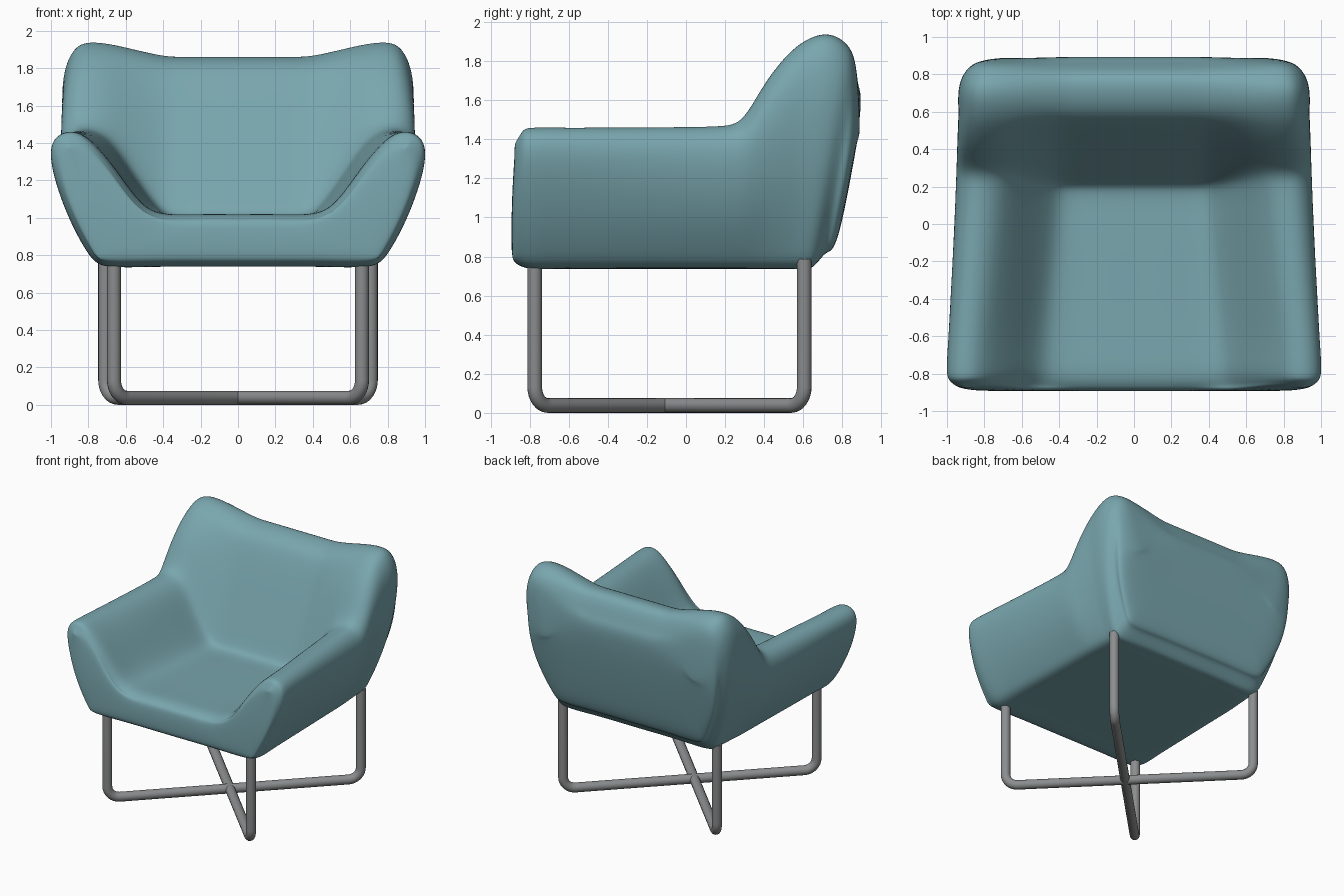
import bpy, bmesh, math
from mathutils import Vector

if "Cube" in bpy.data.objects:
    bpy.data.objects.remove(bpy.data.objects["Cube"])


def material(name, rgb):
    m = bpy.data.materials.new(name)
    m.diffuse_color = (*rgb, 1)
    m.use_nodes = True
    m.node_tree.nodes["Principled BSDF"].inputs["Base Color"].default_value = m.diffuse_color
    return m


teal = material("teal fabric", (0.19, 0.38, 0.42))
grey = material("grey metal", (0.26, 0.265, 0.27))

# Half cross-section, bottom centre -> outside -> arm top -> seat centre:
# x at the front, x at the back, height weight
SECTION = [(0, 0, 0), (.40, .38, 0), (.68, .66, 0),
           (.80, .77, .10), (.92, .895, .42), (.997, .938, .78), (.972, .885, .955),
           (.89, .80, 1), (.79, .68, .89), (.66, .56, .55), (.53, .43, .165),
           (.40, .33, .01), (.21, .18, 0), (0, 0, 0)]

# Rows front to back: seat (y, z), arm/wing (y, z), bottom (y, z), section blend, corner scale
ROWS = [(-.79, 1.017, -.79, 1.458, -.79, .74, 0, 1),
        (-.62, 1.015, -.62, 1.459, -.62, .74, .1, 1),
        (-.33, 1.01, -.33, 1.46, -.33, .74, .35, 1),
        (-.02, 1.005, 0, 1.462, 0, .74, .62, 1),
        (.17, 1.01, .18, 1.468, .2, .74, .75, 1),
        (.25, 1.11, .29, 1.51, .32, .74, .82, 1),
        (.38, 1.40, .395, 1.67, .42, .74, .88, 1),
        (.51, 1.68, .51, 1.82, .5, .74, .95, 1),
        (.60, 1.81, .615, 1.905, .55, .74, 1, 1),
        (.71, 1.857, .725, 1.935, .60, .742, 1, 1),
        (.81, 1.83, .82, 1.885, .655, .755, 1, .98),
        (.87, 1.70, .872, 1.75, .72, .825, 1, .93),
        (.888, 1.50, .888, 1.50, .79, .95, 1, .84)]

K = len(SECTION) - 1          # 13
N = 2 * K                     # points in a full ring


def make_ring(row):
    sy, sz, wy, wz, by, bz, t, scale = row
    half = []
    for k, (xa, xb, w) in enumerate(SECTION):
        y0, z0 = (by, bz) if k < 7 else (sy, sz)
        half.append(Vector(((xa + (xb - xa) * t) * scale,
                            y0 + (wy - y0) * w, z0 + (wz - z0) * w)))
    return half + [Vector((-p.x, p.y, p.z)) for p in half[K - 1:0:-1]]


def inset_ring(ring, d, y):
    out = []
    for i, p in enumerate(ring):
        tan = (ring[(i + 1) % N] - ring[i - 1]).normalized()
        q = p + Vector((-tan.z, 0, tan.x)) * d
        q.y = y + .06 * max(0, q.z - 1.05)
        out.append(q)
    return out


# Upholstered shell: lofted rings with rounded front and closed ends
rings = [make_ring(r) for r in ROWS]
rings = [inset_ring(rings[0], .075, -.89), inset_ring(rings[0], .024, -.864)] + rings
bm = bmesh.new()
grid = [[bm.verts.new(p) for p in ring] for ring in rings]
for a, b in zip(grid, grid[1:]):
    for i in range(N):
        j = (i + 1) % N
        bm.faces.new((a[i], a[j], b[j], b[i]))
for ring in (grid[0], grid[-1]):
    for i in range(K // 2):
        quad = (i, i + 1, K - 1 - i, K - i)
        bm.faces.new([ring[q] for q in quad])
        bm.faces.new([ring[(N - q) % N] for q in reversed(quad)])
bmesh.ops.recalc_face_normals(bm, faces=bm.faces)

# Push the cage outward so the subdivided surface passes through the given points
target = {v: v.co.copy() for v in bm.verts}
for _ in range(6):
    move = {}
    for v in bm.verts:
        n = len(v.link_edges)
        total = v.co * (n * n)
        for e in v.link_edges:
            total += e.other_vert(v).co * 4
        for l in v.link_loops:
            total += l.link_loop_next.link_loop_next.vert.co
        move[v] = target[v] - total / (n * (n + 5))
    for v, d in move.items():
        v.co += d * .9
for f in bm.faces:
    f.smooth = True
mesh = bpy.data.meshes.new("seat_shell")
bm.to_mesh(mesh)
bm.free()
mesh.materials.append(teal)
shell = bpy.data.objects.new("seat_shell", mesh)
bpy.context.collection.objects.link(shell)
sub = shell.modifiers.new("smooth", 'SUBSURF')
sub.levels = sub.render_levels = 3


# Crossed tubular base: each tube runs down a front leg, across the floor and up a back leg
def tube(name, side):
    r, bend = .0375, .095
    front, back = Vector((side * .663, -.774, r)), Vector((-side * .71, .605, r))
    along = (back - front).normalized()
    up = Vector((0, 0, 1))
    pts = [front + up * .74]
    for corner, inward, flip in ((front, along, False), (back, -along, True)):
        arc = []
        for s in range(9):
            a = math.pi / 2 * s / 8
            arc.append(corner + inward * bend * (1 - math.cos(a)) + up * bend * (1 - math.sin(a)))
        pts += arc[::-1] if flip else arc
    pts.append(back + up * .75)
    cu = bpy.data.curves.new(name, 'CURVE')
    cu.dimensions = '3D'
    cu.bevel_depth = r
    cu.bevel_resolution = 6
    cu.use_fill_caps = True
    sp = cu.splines.new('POLY')
    sp.points.add(len(pts) - 1)
    for p, co in zip(sp.points, pts):
        p.co = (*co, 1)
    cu.materials.append(grey)
    ob = bpy.data.objects.new(name, cu)
    bpy.context.collection.objects.link(ob)
    bpy.ops.object.select_all(action='DESELECT')
    ob.select_set(True)
    bpy.context.view_layer.objects.active = ob
    bpy.ops.object.convert(target='MESH')
    bpy.ops.object.shade_smooth_by_angle()


tube("leg_frame_left", -1)
tube("leg_frame_right", 1)
